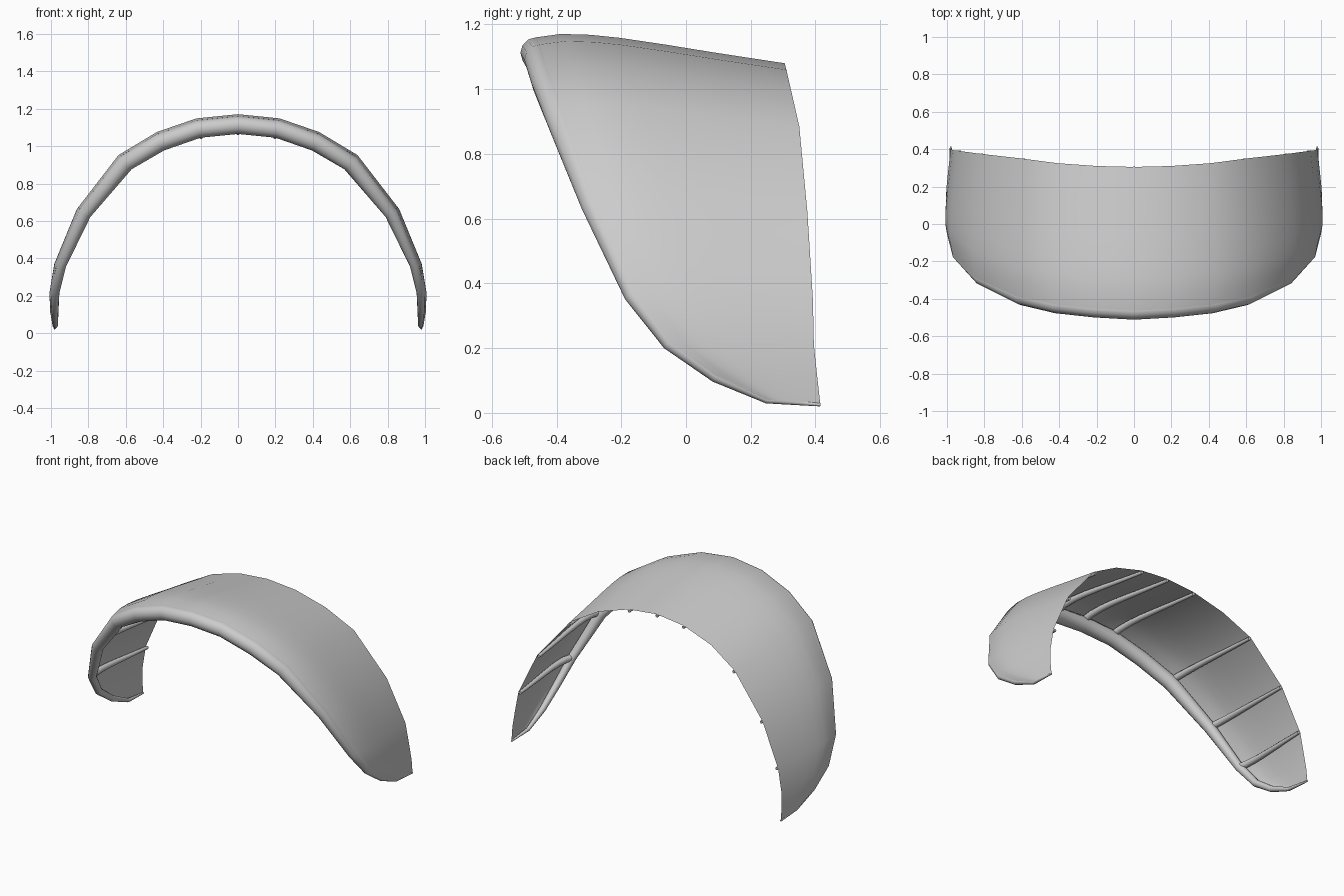
import bpy, bmesh, math
from mathutils import Vector

if "Cube" in bpy.data.objects:
    bpy.data.objects.remove(bpy.data.objects["Cube"])

# Half-span stations: outer (x, z), inner (x, z), tube centre y, trailing edge (x, y, z)
HALF = [
    ((0.00, 1.16), (0.00, 1.065), -0.464, (0.00, 0.305, 1.08)),
    ((0.22, 1.138), (0.20, 1.045), -0.452, (0.20, 0.31, 1.06)),
    ((0.43, 1.065), (0.40, 0.975), -0.430, (0.41, 0.325, 0.995)),
    ((0.63, 0.945), (0.57, 0.875), -0.388, (0.60, 0.35, 0.885)),
    ((0.85, 0.66), (0.79, 0.62), -0.288, (0.82, 0.375, 0.62)),
    ((0.97, 0.37), (0.92, 0.355), -0.165, (0.945, 0.392, 0.35)),
    ((1.00, 0.217), (0.955, 0.215), -0.052, (0.97, 0.395, 0.21)),
    ((0.998, 0.114), (0.96, 0.112), 0.092, (0.98, 0.405, 0.115)),
    ((0.987, 0.041), (0.963, 0.041), 0.25, (0.98, 0.415, 0.025)),
]
CAMBER = [(0, 0), (0.1, 0.024), (0.22, 0.033), (0.34, 0.033),
          (0.52, 0.025), (0.73, 0.013), (1, 0)]


def station(s, side):
    (ox, oz), (ix, iz), y, te = s
    o, i = Vector((side * ox, y, oz)), Vector((side * ix, y, iz))
    n = (o - i).normalized()
    tail = Vector((side * te[0], te[1], te[2]))
    chord = (tail - o).length
    profile = [o.lerp(tail, t) + n * c * chord for t, c in CAMBER]
    return {"centre": (o + i) / 2, "r": (o - i).length / 2,
            "n": n, "profile": profile, "tail": tail}


def finish(bm, name, angle):
    bmesh.ops.recalc_face_normals(bm, faces=bm.faces)
    me = bpy.data.meshes.new(name)
    bm.to_mesh(me)
    bm.free()
    ob = bpy.data.objects.new(name, me)
    bpy.context.collection.objects.link(ob)
    bpy.ops.object.select_all(action='DESELECT')
    ob.select_set(True)
    bpy.context.view_layer.objects.active = ob
    bpy.ops.object.shade_smooth_by_angle(angle=math.radians(angle))
    return ob


def tube(name, pts, radii, ups, sides=12):
    bm = bmesh.new()
    rings = []
    for k, (p, r, up) in enumerate(zip(pts, radii, ups)):
        a, b = pts[max(k - 1, 0)], pts[min(k + 1, len(pts) - 1)]
        t = (b - a).normalized()
        u = (up - t * up.dot(t)).normalized()
        v = t.cross(u)
        rings.append([bm.verts.new(p + r * (u * math.cos(w) + v * math.sin(w)))
                      for w in (2 * math.pi * j / sides for j in range(sides))])
    for a, b in zip(rings, rings[1:]):
        for j in range(sides):
            m = (j + 1) % sides
            bm.faces.new((a[j], a[m], b[m], b[j]))
    bm.faces.new(rings[0])
    bm.faces.new(rings[-1])
    return finish(bm, name, 50)


span = [station(s, -1) for s in reversed(HALF[1:])] + [station(s, 1) for s in HALF]

# Canopy: thin cambered sheet lofted across the stations
bm = bmesh.new()
grid = [[bm.verts.new(p) for p in s["profile"]] for s in span]
for a, b in zip(grid, grid[1:]):
    for j in range(len(a) - 1):
        bm.faces.new((a[j], a[j + 1], b[j + 1], b[j]))
finish(bm, "canopy", 30)

# Inflated leading edge, tapering to the rear corner of each wing tip
first, last = span[0], span[-1]
pts = [first["tail"]] + [s["centre"] for s in span] + [last["tail"]]
radii = [0.005] + [s["r"] for s in span] + [0.005]
ups = [first["n"]] + [s["n"] for s in span] + [last["n"]]
tube("leading_edge", pts, radii, ups)

# Struts hanging under the canopy
mid = len(HALF) - 1
for k in (-5, -4, -3, -1, 0, 1, 3, 4, 5):
    s = span[mid + k]
    n = len(CAMBER)
    rad = [0.022 - 0.012 * t for t, c in CAMBER]
    path = [p - s["n"] * (r + 0.002) for p, r in zip(s["profile"], rad)]
    tube(f"strut_{k + 5}", path, rad, [s["n"]] * n, 10)
